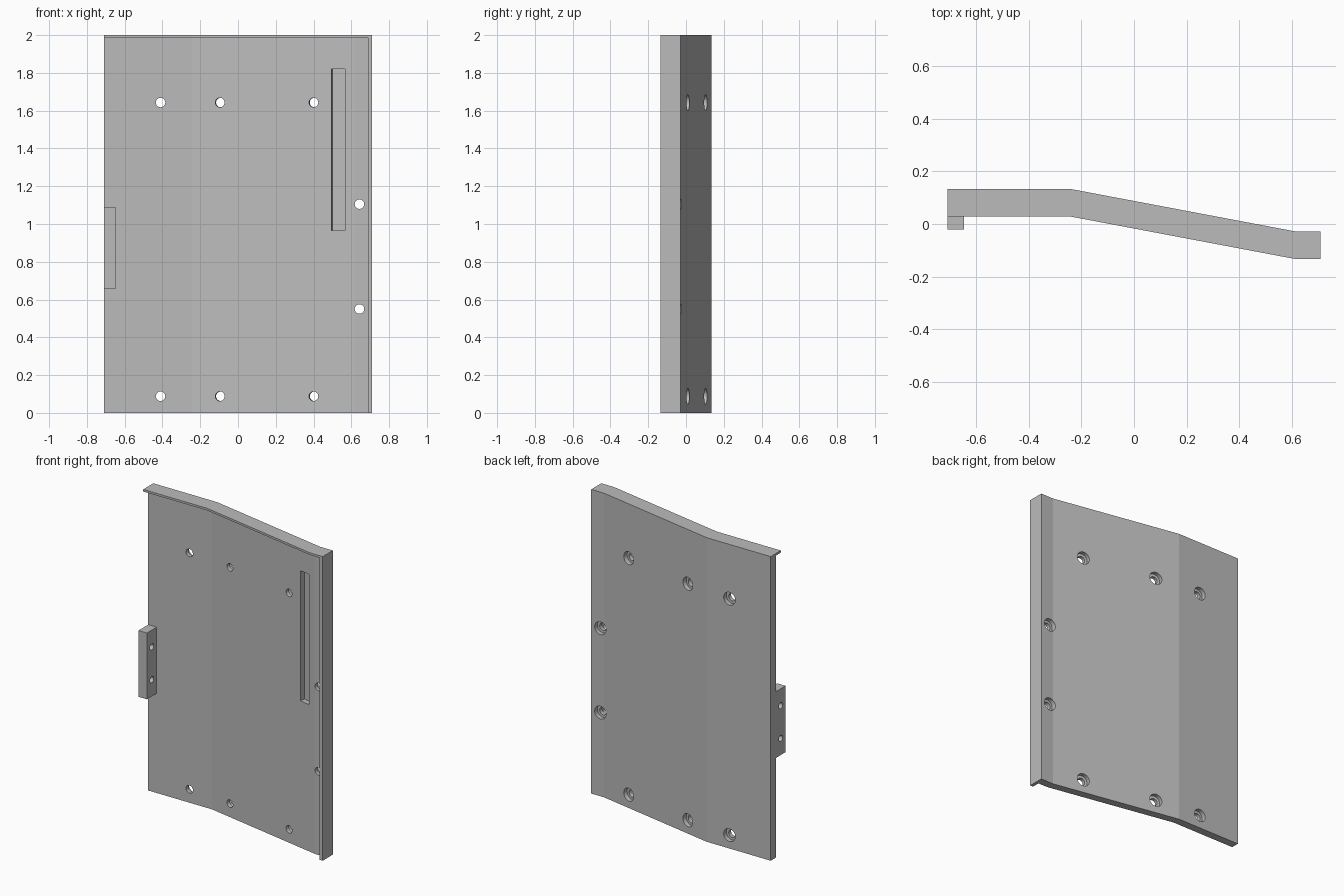
import bpy, bmesh, math
from mathutils import Matrix, Vector

if "Cube" in bpy.data.objects:
    bpy.data.objects.remove(bpy.data.objects["Cube"])

grey = bpy.data.materials.new("plain_grey")
grey.diffuse_color = (0.5, 0.5, 0.5, 1)
grey.use_nodes = True
grey.node_tree.nodes["Principled BSDF"].inputs["Base Color"].default_value = grey.diffuse_color

# Bend line of the panel's back face, seen from above
BACK = [(-0.71, 0.134), (-0.245, 0.134), (0.618, -0.029), (0.71, -0.029)]
DEPTH, THICK = 0.105, 0.053          # lip depth and sheet thickness along y
SLOPE = math.atan2(0.163, 0.863)     # turn of the sloped middle section


def back_y(x):
    for (x0, y0), (x1, y1) in zip(BACK, BACK[1:]):
        if x <= x1:
            return y0 + (y1 - y0) * (x - x0) / (x1 - x0)


def finish(name, bm):
    bmesh.ops.recalc_face_normals(bm, faces=bm.faces[:])
    me = bpy.data.meshes.new(name)
    bm.to_mesh(me)
    bm.free()
    ob = bpy.data.objects.new(name, me)
    bpy.context.collection.objects.link(ob)
    me.materials.append(grey)
    return ob


def prism(name, outline, z0, z1):
    bm = bmesh.new()
    face = bm.faces.new([bm.verts.new((x, y, z0)) for x, y in outline])
    top = bmesh.ops.extrude_face_region(bm, geom=[face])["geom"]
    bmesh.ops.translate(bm, vec=(0, 0, z1 - z0),
                        verts=[v for v in top if isinstance(v, bmesh.types.BMVert)])
    return finish(name, bm)


def box(name, centre, size, turn=0):
    bm = bmesh.new()
    m = Matrix.Translation(centre) @ Matrix.Rotation(turn, 4, 'Z') @ Matrix.Diagonal((*size, 1))
    bmesh.ops.create_cube(bm, size=1, matrix=m)
    return finish(name, bm)


def rod(name, centre, axis, radius, length):
    bm = bmesh.new()
    rot = Vector((0, 0, 1)).rotation_difference(Vector(axis)).to_matrix().to_4x4()
    bmesh.ops.create_cone(bm, cap_ends=True, segments=48, radius1=radius, radius2=radius,
                          depth=length, matrix=Matrix.Translation(centre) @ rot)
    return finish(name, bm)


def cut(target, cutters):
    bpy.context.view_layer.objects.active = target
    for c in cutters:
        mod = target.modifiers.new("cut", 'BOOLEAN')
        mod.operation, mod.solver, mod.object = 'DIFFERENCE', 'EXACT', c
        bpy.ops.object.modifier_apply(modifier=mod.name)
        bpy.data.objects.remove(c)


def shade(ob):
    bpy.ops.object.select_all(action='DESELECT')
    ob.select_set(True)
    bpy.context.view_layer.objects.active = ob
    bpy.ops.object.shade_smooth_by_angle(angle=math.radians(9))


# Bent panel: full-depth profile, hollowed in front to leave the top and side lips
panel = prism("bent_panel", BACK + [(x, y - DEPTH) for x, y in reversed(BACK)], 0, 2)
inner = [(-0.8, 0.134)] + BACK[1:3] + [(0.688, -0.029)]
recess = prism("recess_cutter", [(x, y - THICK) for x, y in inner] + [(0.688, -0.4), (-0.8, -0.4)],
               -0.1, 1.986)
cut(panel, [recess])

# Counterbored screw holes, square to the panel face
holes = [(x, z) for x in (-0.41, -0.086, 0.41) for z in (0.088, 1.643)]
holes += [(0.643, 0.55), (0.643, 1.105)]
for x, z in holes:
    sloped = -0.245 < x < 0.6
    axis = (math.sin(SLOPE), math.cos(SLOPE), 0) if sloped else (0, 1, 0)
    at = Vector((x, back_y(x), z))
    cut(panel, [rod("hole_cutter", at, axis, 0.025, 0.2),
                rod("counterbore_cutter", at + Vector(axis) * 0.022, axis, 0.042, 0.1)])

# Blind slot in the sloped front face
sx = 0.53
slot = box("slot_cutter", (sx, back_y(sx) - THICK, 1.393), (0.073, 0.07, 0.856), -SLOPE)
cut(panel, [slot])
shade(panel)

# Mounting block on the left edge with two cross holes
block = box("mounting_block", (-0.679, 0.03, 0.873), (0.062, 0.102, 0.436))
cut(block, [rod("block_hole_cutter", (-0.68, 0.03, z), (1, 0, 0), 0.02, 0.2)
            for z in (0.765, 0.98)])
shade(block)
